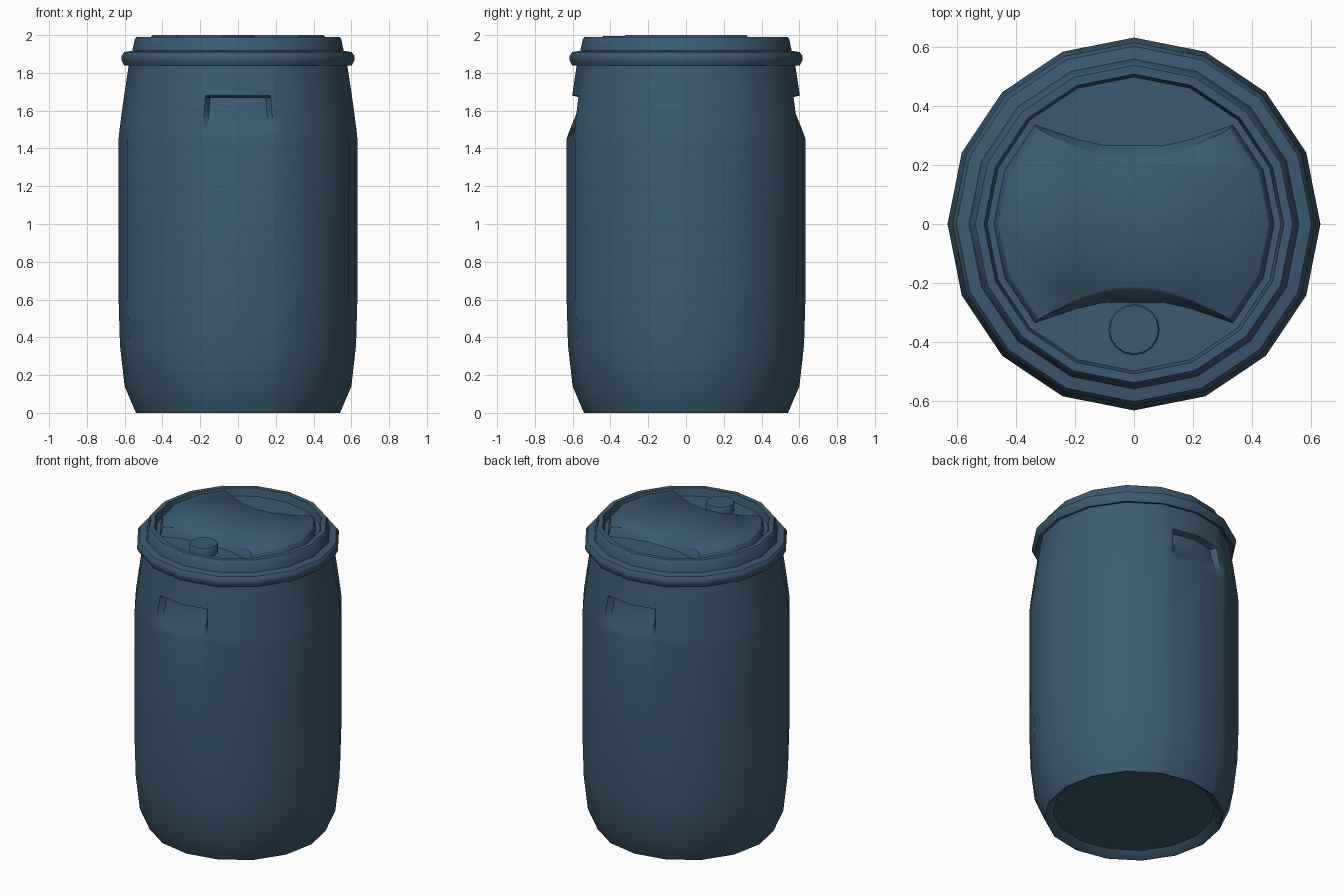
import bpy
import bmesh
from math import cos, sin, pi, radians

old = bpy.data.objects.get("Cube")
if old:
    bpy.data.objects.remove(old, do_unlink=True)

SIDES = 16
COLOUR = (0.044, 0.104, 0.162, 1.0)
plastic = bpy.data.materials.new("dark_blue_plastic")
plastic.use_nodes = True
plastic.diffuse_color = COLOUR
shader = plastic.node_tree.nodes["Principled BSDF"]
shader.inputs["Base Color"].default_value = COLOUR
shader.inputs["Roughness"].default_value = 0.6


def finish(name, bm, angle=40):
    bmesh.ops.recalc_face_normals(bm, faces=bm.faces)
    mesh = bpy.data.meshes.new(name)
    bm.to_mesh(mesh)
    bm.free()
    mesh.materials.append(plastic)
    obj = bpy.data.objects.new(name, mesh)
    bpy.context.collection.objects.link(obj)
    bpy.ops.object.select_all(action="DESELECT")
    obj.select_set(True)
    bpy.context.view_layer.objects.active = obj
    bpy.ops.object.shade_smooth_by_angle(angle=radians(angle))
    return obj


def skin(bm, rings, cap_start=False, cap_end=False):
    """Join closed rings of points with quads, optionally capping the ends."""
    loops = [[bm.verts.new(p) for p in ring] for ring in rings]
    n = len(loops[0])
    for low, high in zip(loops, loops[1:]):
        for i in range(n):
            j = (i + 1) % n
            bm.faces.new((low[i], low[j], high[j], high[i]))
    if cap_start:
        bm.faces.new(loops[0][::-1])
    if cap_end:
        bm.faces.new(loops[-1])


def polygon(r, z, centre_y=0):
    return [(r * cos(2 * pi * i / SIDES), centre_y + r * sin(2 * pi * i / SIDES), z)
            for i in range(SIDES)]


# Body: faceted drum with extra columns at front and back for the hand grips
GRIP_INNER, GRIP_OUTER = 0.148, 0.173
GRIP_DEPTH = {1.5: 0.012, 1.6: 0.04, 1.67: 0.04}


def body_ring(r, z):
    corners = polygon(r, z)
    ring = []
    flare = 1 + 0.5 * max(0, 1.67 - z) if z > 1.4 else 1.0
    for i, (x, y, _) in enumerate(corners):
        x2, y2, _ = corners[(i + 1) % SIDES]
        depth = GRIP_DEPTH.get(z, 0) if i in (4, 12) else 0
        ring.append((x, y - depth * (1 if y > 0 else -1), z))
        if i in (3, 4, 11, 12):
            cuts = [GRIP_INNER * flare, GRIP_OUTER * flare]
            if i in (3, 11):
                cuts.reverse()
            side = 1 if x + x2 > 0 else -1
            for cut in cuts:
                t = (side * cut - x) / (x2 - x)
                py = y + (y2 - y) * t
                inner = cut == GRIP_INNER * flare
                push = GRIP_DEPTH.get(z, 0) if inner else 0
                ring.append((side * cut, py - push * (1 if py > 0 else -1), z))
    return ring


# The profile starts at the recessed underside and runs over the foot edge
body_profile = [(0.488, 0.04), (0.53, 0.002), (0.54, 0), (0.60, 0.14), (0.625, 0.36),
                (0.632, 0.6), (0.632, 1.45), (0.627, 1.5), (0.614, 1.6), (0.604, 1.67),
                (0.603, 1.68), (0.577, 1.85)]
bm = bmesh.new()
skin(bm, [body_ring(r, z) for r, z in body_profile], cap_start=True)
finish("barrel_body", bm)

# Clamp ring round the lid
bm = bmesh.new()
ring_profile = [(0.57, 1.85), (0.602, 1.84), (0.616, 1.868), (0.616, 1.89),
                (0.602, 1.91), (0.555, 1.918)]
skin(bm, [polygon(r, z) for r, z in ring_profile])
finish("clamp_ring", bm)

# Lid: raised rim with a sunken floor
FLOOR = 1.94
bm = bmesh.new()
lid_profile = [(0.562, 1.9), (0.558, 1.925), (0.546, 1.98), (0.538, 1.99),
               (0.508, 1.99), (0.498, FLOOR)]
skin(bm, [polygon(r, z) for r, z in lid_profile], cap_end=True)
finish("lid", bm)

# Raised middle panel: faceted sides, curved and sloping front and back edges
EDGE = [(x / 10, 0.208 + 0.012 * x * x) for x in (2, 1, 0, -1, -2)]


def panel_ring(r, spread, z):
    side = [(r * cos(a * pi / 8), r * sin(a * pi / 8)) for a in range(-2, 3)]
    half = side + [(x, y + spread * (1 - 2.2 * abs(x))) for x, y in EDGE]
    return [(s * x, s * y, z) for s in (1, -1) for x, y in half]


bm = bmesh.new()
skin(bm, [panel_ring(0.475, 0.06, FLOOR - 0.002), panel_ring(0.463, 0.015, 1.99),
          panel_ring(0.453, 0, 2.0)], cap_end=True)
finish("lid_panel", bm, 60)

# Bung in the front pocket of the lid
bm = bmesh.new()
skin(bm, [polygon(r, z, -0.358) for r, z in
          [(0.087, FLOOR - 0.005), (0.087, 1.988), (0.082, 1.994)]], cap_end=True)
finish("bung", bm)
